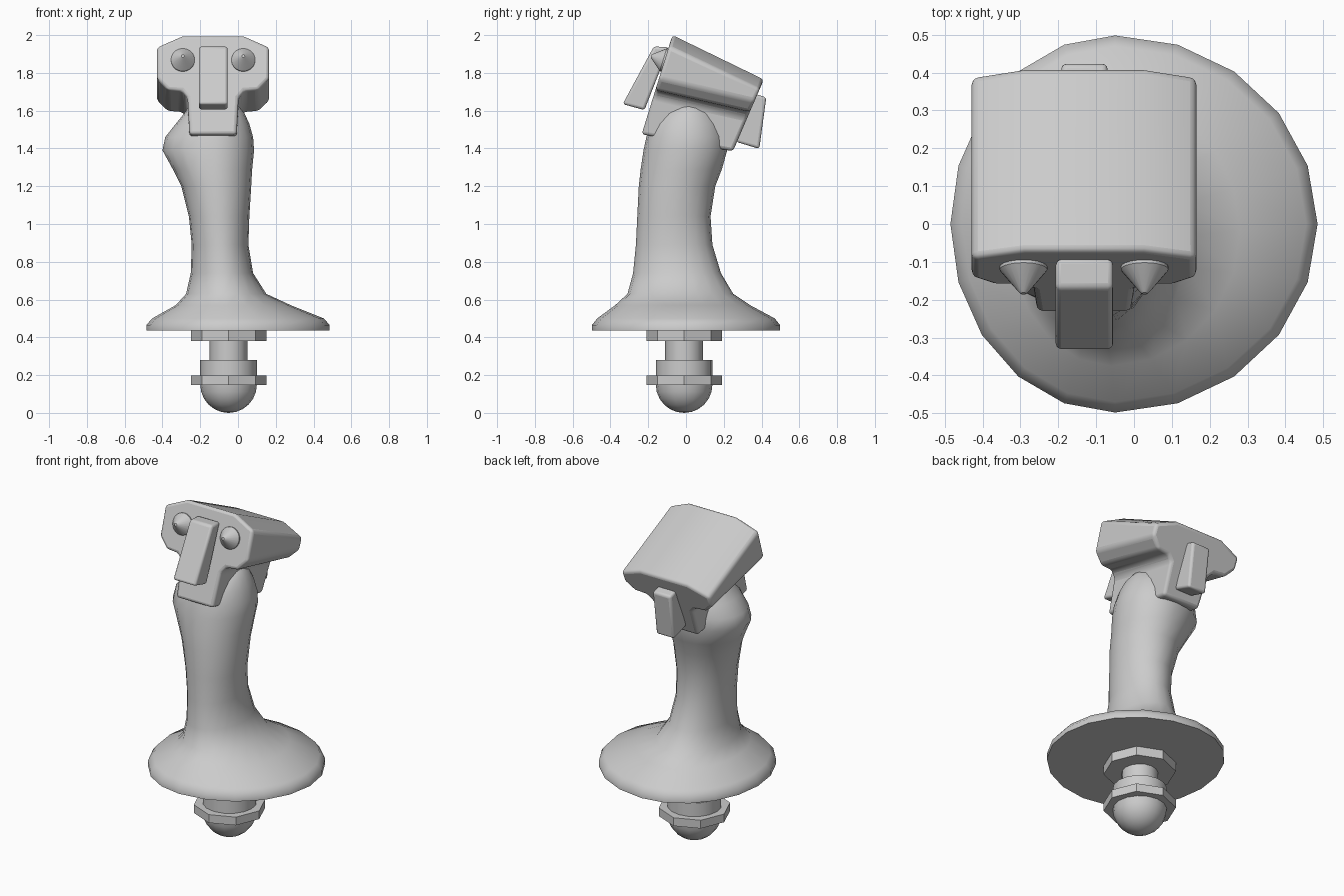
import bpy, bmesh, math
from mathutils import Vector

old = bpy.data.objects.get("Cube")
if old:
    bpy.data.objects.remove(old, do_unlink=True)

grey = bpy.data.materials.new("plain grey")
grey.use_nodes = True
COLOUR = (0.6, 0.6, 0.6, 1)
grey.diffuse_color = COLOUR
grey.node_tree.nodes["Principled BSDF"].inputs["Base Color"].default_value = COLOUR


def finish(name, bm, bevel=0, angle=35):
    """Turn a bmesh into a shaded object with an optional rounded edge."""
    bmesh.ops.recalc_face_normals(bm, faces=bm.faces)
    mesh = bpy.data.meshes.new(name)
    bm.to_mesh(mesh)
    bm.free()
    mesh.materials.append(grey)
    ob = bpy.data.objects.new(name, mesh)
    bpy.context.collection.objects.link(ob)
    if bevel:
        mod = ob.modifiers.new("rounded edges", "BEVEL")
        mod.width, mod.segments = bevel, 3
        mod.limit_method, mod.angle_limit = "ANGLE", math.radians(25)
    bpy.ops.object.select_all(action="DESELECT")
    ob.select_set(True)
    bpy.context.view_layer.objects.active = ob
    bpy.ops.object.shade_smooth_by_angle(angle=math.radians(angle))
    return ob


def loft(name, rings, **kw):
    """Skin a stack of equal-length closed rings and cap both ends."""
    bm = bmesh.new()
    loops = [[bm.verts.new(p) for p in ring] for ring in rings]
    n = len(loops[0])
    for a, b in zip(loops, loops[1:]):
        for i in range(n):
            j = (i + 1) % n
            bm.faces.new((a[i], a[j], b[j], b[i]))
    bm.faces.new(loops[0])
    bm.faces.new(loops[-1])
    return finish(name, bm, **kw)


def oval(z, left, right, front, back, mid, n=20):
    """Ring whose two halves have different widths either side of mid."""
    cy, ry = (front + back) / 2, (back - front) / 2
    pts = []
    for i in range(n):
        a = math.tau * i / n
        c = math.cos(a)
        rx = right - mid if c > 0 else mid - left
        pts.append((mid + rx * c, cy + ry * math.sin(a), z))
    return pts


# Grip flaring into the wide skirt: z, left, right, front, back, middle
GRIP = [
    (.435, -.485, .485, -.498, .498, -.05),
    (.465, -.485, .485, -.498, .498, -.05),
    (.50, -.455, .455, -.47, .47, -.05),
    (.57, -.33, .28, -.375, .34, -.06),
    (.63, -.275, .15, -.31, .25, -.07),
    (.74, -.25, .08, -.28, .185, -.08),
    (.89, -.245, .055, -.265, .14, -.09),
    (1.04, -.26, .06, -.258, .13, -.1),
    (1.2, -.30, .07, -.25, .155, -.11),
    (1.29, -.345, .075, -.24, .19, -.12),
    (1.39, -.40, .085, -.225, .218, -.12),
    (1.46, -.385, .08, -.21, .215, -.12),
    (1.53, -.33, .06, -.19, .2, -.13),
    (1.585, -.285, .035, -.15, .17, -.13),
    (1.64, -.25, -.01, -.06, .1, -.13),
]
loft("grip_and_skirt", [oval(*row) for row in GRIP], angle=50)

# Head: a T-shaped section, swept back and down; x offset, front z, back z
MID = -.132
HALF = [(.16, 2.0, 1.765), (.297, 1.94, 1.715), (.297, 1.77, 1.65),
        (.24, 1.71, 1.595), (.165, 1.705, 1.59), (.135, 1.67, 1.56),
        (.125, 1.475, 1.385)]
section = HALF + [(-x, f, b) for x, f, b in reversed(HALF)]
front = [(MID + x, -.072 - (2 - f) * .31, f) for x, f, b in section]
back = [(MID + x, .412 - (1.765 - b) * .43, b) for x, f, b in section]
loft("head", [front, back], bevel=.018)


# Front trigger and rear paddle, side profiles swept across x
def plate(name, x0, x1, profile):
    loft(name, [[(x, y, z) for y, z in profile] for x in (x0, x1)], bevel=.014)


plate("front_trigger", -.207, -.055,
      [(-.17, 1.94), (-.09, 1.935), (-.22, 1.603), (-.335, 1.635)])
plate("rear_paddle", -.192, -.07,
      [(.33, 1.70), (.425, 1.67), (.388, 1.398), (.265, 1.435)])


# Turned parts: radius and height pairs spun around an axis
def turned(name, profile, sides, origin, axis=(0, 0, 1), angle=35):
    turn = Vector(axis).to_track_quat("Z", "Y")
    rings = []
    for r, h in profile:
        rings.append([Vector(origin) + turn @ Vector((
            r * math.cos(math.tau * i / sides),
            r * math.sin(math.tau * i / sides), h)) for i in range(sides)])
    return loft(name, rings, angle=angle)


# Pointed thumb buttons
for side, x in (("right", -.292), ("left", .028)):
    turned(side + "_button", [(.063, -.03), (.063, .008), (.014, .068), (.008, .074)],
           20, (x, -.113, 1.867), (0, -.955, .296), angle=30)

# Mounting stem under the skirt
AXIS = (-.05, -.01, 0)
turned("upper_collar", [(.2, .38), (.2, .44)], 8, AXIS)
turned("neck", [(.1, .27), (.1, .39)], 16, AXIS)
turned("shoulder", [(.15, .19), (.15, .28)], 16, AXIS)
turned("lower_collar", [(.2, .148), (.2, .198)], 8, AXIS)
ball = [(.15 * math.sin(t), .15 - .15 * math.cos(t))
        for t in (math.pi / 2 * max(k, .05) / 6 for k in range(7))]
turned("ball_foot", ball, 16, AXIS, angle=50)
